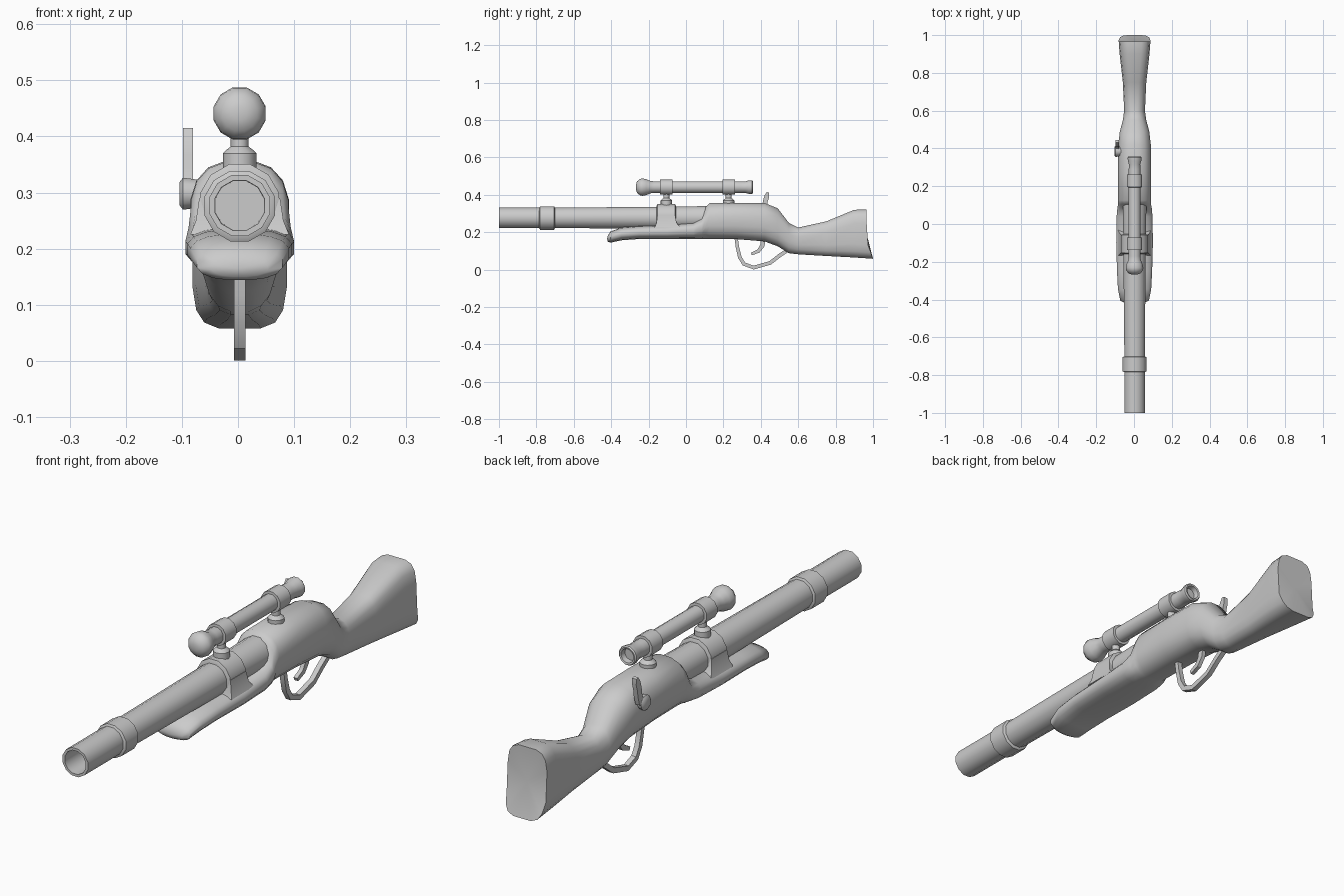
import bpy, bmesh
from math import pi, cos, sin, radians
from mathutils import Vector

if "Cube" in bpy.data.objects:
    bpy.data.objects.remove(bpy.data.objects["Cube"])

CX = 0.003  # centre line of the rifle


def finish(name, bm, angle=40):
    bmesh.ops.recalc_face_normals(bm, faces=bm.faces)
    me = bpy.data.meshes.new(name)
    bm.to_mesh(me)
    bm.free()
    for p in me.polygons:
        p.use_smooth = True
    me.set_sharp_from_angle(angle=radians(angle))
    ob = bpy.data.objects.new(name, me)
    bpy.context.collection.objects.link(ob)
    return ob


def skin(name, rings, closed=False, angle=40, tips=None):
    """Bridge equal rings of points; cap the ends, or fan them to tip points."""
    bm = bmesh.new()
    vs = [[bm.verts.new(p) for p in r] for r in rings]
    n = len(vs[0])
    pairs = list(zip(vs, vs[1:])) + ([(vs[-1], vs[0])] if closed else [])
    for a, b in pairs:
        for i in range(n):
            j = (i + 1) % n
            bm.faces.new((a[i], a[j], b[j], b[i]))
    if not closed:
        for ring, tip in zip((vs[0], vs[-1]), tips or (None, None)):
            if tip:
                c = bm.verts.new(tip)
                for i in range(n):
                    bm.faces.new((ring[i], ring[(i + 1) % n], c))
            else:
                bm.faces.new(ring)
    return finish(name, bm, angle)


def lathe_y(name, z, profile, n=12):
    """Turned part along y; profile is (radius, y)."""
    return skin(name, [[(CX + r * cos(2 * pi * (i + .5) / n), y, z + r * sin(2 * pi * (i + .5) / n))
                        for i in range(n)] for r, y in profile])


def lathe_z(name, y, profile, n=12):
    """Turned part along z; profile is (radius, z)."""
    return skin(name, [[(CX + r * cos(2 * pi * i / n), y + r * sin(2 * pi * i / n), z)
                        for i in range(n)] for r, z in profile])


def ribbon(name, path, width, x=CX):
    """Flat strip following a side-view path of (y, z, thickness)."""
    rings = []
    for k, (y, z, t) in enumerate(path):
        a, b = path[max(k - 1, 0)], path[min(k + 1, len(path) - 1)]
        d = Vector((b[0] - a[0], b[1] - a[1])).normalized()
        ny, nz = -d.y * t / 2, d.x * t / 2
        rings.append([(x + sx * width / 2, y + s * ny, z + s * nz)
                      for sx, s in ((-1, -1), (1, -1), (1, 1), (-1, 1))])
    return skin(name, rings, angle=30)


# Wooden body: fore-end, receiver, wrist and butt in one loft
# (y, bottom z, top z, half width, squareness)
sections = [
    (-.418, .150, .182, .050, 2.2), (-.405, .144, .203, .076, 2.4),
    (-.345, .157, .226, .088, 2.5), (-.25, .164, .234, .093, 2.6),
    (-.10, .164, .239, .097, 2.6), (.04, .165, .252, .095, 2.6),
    (.085, .165, .280, .091, 2.5), (.105, .165, .335, .087, 2.5),
    (.125, .165, .355, .087, 2.5), (.27, .163, .357, .088, 2.5),
    (.42, .151, .356, .086, 2.5), (.49, .125, .328, .078, 2.4),
    (.55, .088, .250, .062, 2.4), (.60, .082, .225, .055, 2.6),
    (.75, .073, .258, .062, 3.2), (.90, .065, .320, .079, 3.8),
    (.966, .058, .321, .084, 4.0),
]
N = 16
rings = []
for y, zb, zt, hw, p in sections:
    top = sin(pi / 2 - pi / N) ** (2 / p)
    ring = []
    for i in range(N):
        a = 2 * pi * (i + .5) / N
        c, s = cos(a), sin(a)
        u = abs(c) ** (2 / p) * (1 if c > 0 else -1) / top
        v = abs(s) ** (2 / p) * (1 if s > 0 else -1) / top
        toe = .034 * max(0, -v - .3) / .7 if y > .95 else 0  # butt toe kicks back
        ring.append((CX + hw * u, y + toe, (zb + zt) / 2 + (zt - zb) / 2 * v))
    rings.append(ring)
skin("stock_and_receiver", rings, angle=50, tips=((CX, -.422, .165), (CX, .966, .19)))

# Barrel with an open bore, and its muzzle band
lathe_y("barrel", .277, [(.045, -.80), (.046, -1), (.056, -1), (.056, -.70), (.062, -.05), (.066, .16)])
lathe_y("muzzle_band", .276, [(.056, -.785), (.065, -.78), (.065, -.705), (.056, -.70)])

# Saddle holding the front scope mount on the barrel
lathe_y("mount_saddle", .280, [(.06, -.158), (.073, -.153), (.073, -.058), (.06, -.053)])
skin("saddle_skirt", [[(CX + sx * w, y, z) for sx, y in ((-1, y0), (1, y0), (1, y1), (-1, y1))]
                      for w, z, y0, y1 in ((.088, .225, -.168, -.03), (.078, .25, -.158, -.05),
                                           (.072, .29, -.153, -.058))])

# Scope tube with objective bell and hollow eyepiece
SZ = .441
lathe_y("scope_tube", SZ, [(.012, -.268), (.032, -.262), (.046, -.245), (.048, -.232), (.044, -.212),
                           (.034, -.19), (.032, -.17), (.032, .29), (.031, .315), (.037, .335),
                           (.038, .352), (.034, .357), (.027, .355), (.024, .335)])

# Scope rings, posts and feet
for tag, y in (("front", -.105), ("rear", .228)):
    lathe_y(tag + "_scope_ring", SZ, [(.03, y - .034), (.042, y - .033), (.042, y + .033), (.03, y + .034)])
    lathe_z(tag + "_scope_post", y, [(.030, .34), (.030, .370), (.024, .376), (.016, .382), (.016, .42)])

# Trigger guard and trigger
ribbon("trigger_guard", [(.268, .17, .018), (.275, .12, .018), (.288, .065, .020), (.31, .030, .020),
                         (.362, .011, .020), (.45, .036, .020), (.50, .075, .020), (.545, .105, .02)], .02)
ribbon("trigger", [(.412, .16, .026), (.408, .128, .024), (.388, .100, .020), (.35, .083, .014)], .016)

# Bolt: round boss on the left side with a raised handle
boss = [(.026, -.07), (.030, -.098), (.022, -.104)]
skin("bolt_boss", [[(x, .385 + r * cos(2 * pi * i / 10), .298 + r * sin(2 * pi * i / 10))
                    for i in range(10)] for r, x in boss])
ribbon("bolt_handle", [(.385, .298, .03), (.412, .312, .03), (.421, .34, .026), (.424, .365, .026),
                       (.432, .392, .026), (.438, .413, .012)], .018, x=-.089)
